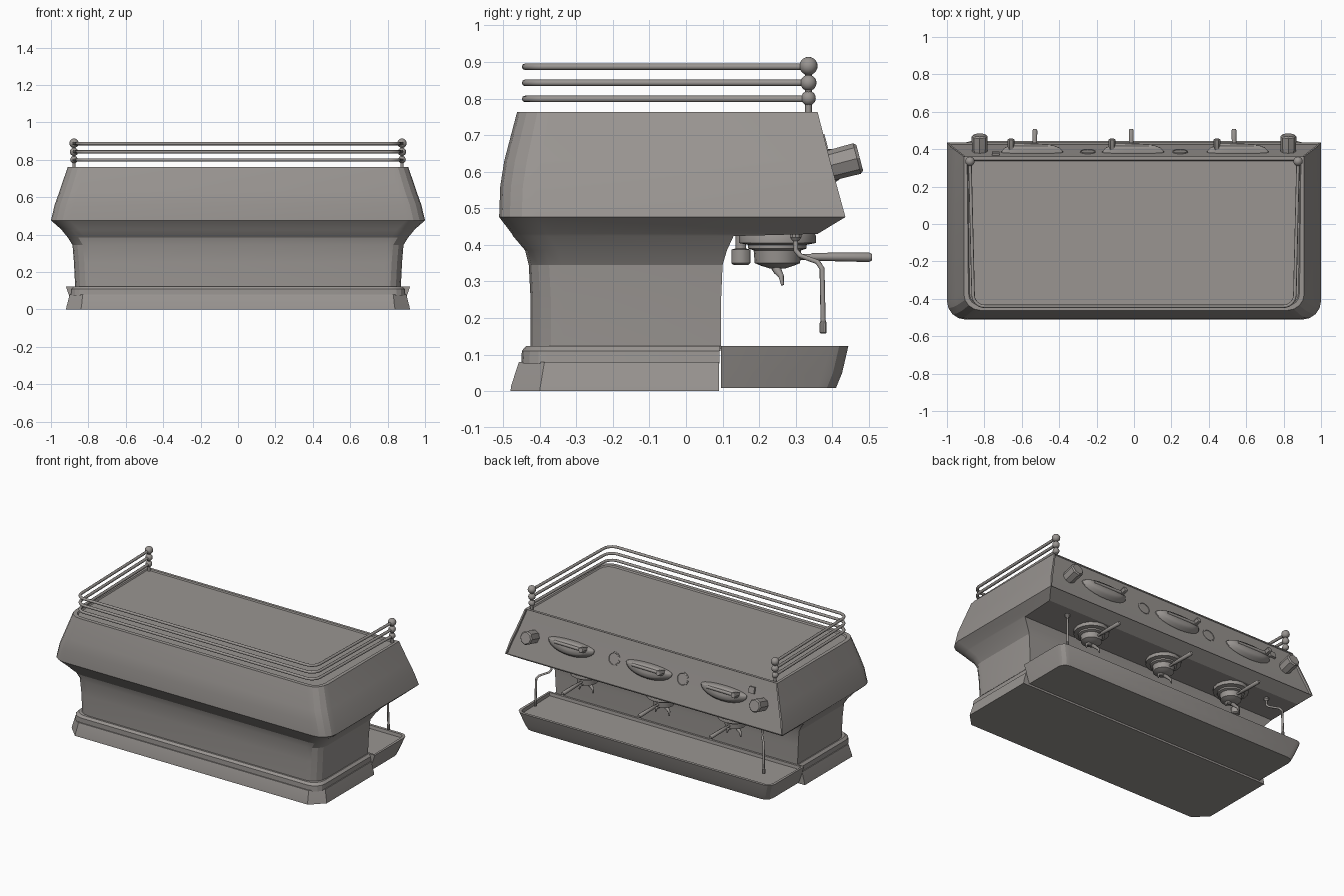
import bpy, bmesh, math
from mathutils import Vector

if "Cube" in bpy.data.objects:
    bpy.data.objects.remove(bpy.data.objects["Cube"])

TILT = -math.radians(75.3)          # turns local z onto the control panel normal

METAL = bpy.data.materials.new("dark_metal")
METAL.diffuse_color = (0.32, 0.30, 0.285, 1)
METAL.use_nodes = True
METAL.node_tree.nodes["Principled BSDF"].inputs["Base Color"].default_value = METAL.diffuse_color


def finish(ob, angle=30):
    ob.data.materials.append(METAL)
    bpy.ops.object.select_all(action='DESELECT')
    ob.select_set(True)
    bpy.context.view_layer.objects.active = ob
    bpy.ops.object.shade_smooth_by_angle(angle=math.radians(angle))
    return ob


def outline(w, yround, yflat, z, r, n):
    """D-shaped ring: two rounded corners at yround, square corners at yflat."""
    s = 1 if yflat > yround else -1
    half = [(w, yflat)]
    for i in range(n + 1):
        a = math.pi / 2 * i / n
        half.append((w - r + r * math.cos(a), yround + s * (r - r * math.sin(a))))
    return [(x, y, z) for x, y in half] + [(-x, y, z) for x, y in reversed(half)]


def add_mesh(name, bm, angle=30):
    me = bpy.data.meshes.new(name)
    bm.to_mesh(me)
    bm.free()
    ob = bpy.data.objects.new(name, me)
    bpy.context.collection.objects.link(ob)
    return finish(ob, angle)


def skin(bm, rings):
    """Join equal rings with quads and cap both ends; returns the last cap."""
    vs = [[bm.verts.new(p) for p in r] for r in rings]
    n = len(vs[0])
    for a, b in zip(vs, vs[1:]):
        for i in range(n):
            bm.faces.new((a[i], a[(i + 1) % n], b[(i + 1) % n], b[i]))
    bm.faces.new(vs[0])
    top = bm.faces.new(vs[-1])
    bmesh.ops.recalc_face_normals(bm, faces=bm.faces)
    bm.normal_update()
    return top


def loft(name, rings, pick=None, top_inset=(), n=4, angle=20):
    bm = bmesh.new()
    top = skin(bm, [outline(*r, n) for r in rings])
    if pick:
        bmesh.ops.inset_region(bm, faces=[f for f in bm.faces if pick(f)], thickness=0.012)
        bm.normal_update()
        inner = [f for f in bm.faces if pick(f) and abs(f.calc_center_median().x) < 0.1]
        bmesh.ops.inset_region(bm, faces=inner, thickness=0.003, depth=-0.01)
    for t, d in top_inset:
        bmesh.ops.inset_region(bm, faces=[top], thickness=t, depth=d)
    return add_mesh(name, bm, angle)


def lathe(name, profile, loc, n=16, rot=0, scale=(1, 1, 1), squash=1):
    """Turned part from (radius, height) pairs; squash flattens its upper half."""
    rings = []
    for r, z in profile:
        angles = [2 * math.pi * i / n for i in range(n)]
        rings.append([(r * math.cos(a), r * math.sin(a) * (squash if math.sin(a) < 0 else 1), z)
                      for a in angles])
    bm = bmesh.new()
    skin(bm, rings)
    ob = add_mesh(name, bm)
    ob.location, ob.rotation_euler, ob.scale = loc, (rot, 0, 0), scale
    return ob


def tube(name, pts, r, radii=None):
    cu = bpy.data.curves.new(name, 'CURVE')
    cu.dimensions, cu.bevel_depth, cu.bevel_resolution, cu.use_fill_caps = '3D', r, 2, True
    cu.materials.append(METAL)
    sp = cu.splines.new('POLY')
    sp.points.add(len(pts) - 1)
    for i, p in enumerate(pts):
        sp.points[i].co = (*p, 1)
        sp.points[i].radius = radii[i] if radii else 1
    ob = bpy.data.objects.new(name, cu)
    bpy.context.collection.objects.link(ob)
    return ob


def on_panel(x, z, out=0.0):
    y = 0.36 + (0.76 - z) * 0.263 - 0.011
    return Vector((x, y + 0.967 * out, z + 0.255 * out))


# hood and waist in one shell, with recessed control panel and top tray
loft("body", [
    (0.87, -0.425, 0.095, 0.11, 0.09), (0.877, -0.425, 0.096, 0.25, 0.09),
    (0.885, -0.43, 0.10, 0.345, 0.09), (0.91, -0.44, 0.112, 0.385, 0.09),
    (0.942, -0.473, 0.13, 0.424, 0.095), (0.947, -0.476, 0.36, 0.43, 0.095),
    (1.0, -0.511, 0.436, 0.476, 0.10),
    (0.98, -0.508, 0.413, 0.56, 0.10), (0.955, -0.497, 0.394, 0.63, 0.10),
    (0.91, -0.462, 0.36, 0.763, 0.09)],
    pick=lambda f: f.normal.y > 0.85 and f.calc_center_median().z > 0.478,
    top_inset=[(0.025, 0), (0.006, -0.008)])

# plinth with cut corners, and the rounded band above it
loft("base", [(0.92, -0.48, 0.09, 0.0, 0.08), (0.917, -0.478, 0.09, 0.015, 0.08),
              (0.90, -0.457, 0.09, 0.08, 0.07)], n=1)
loft("base_band", [(0.895, -0.45, 0.092, 0.075, 0.075), (0.892, -0.449, 0.092, 0.11, 0.075),
                   (0.878, -0.437, 0.094, 0.124, 0.075)])

# drip tray with sunken top
loft("drip_tray", [
    (0.88, 0.41, 0.096, 0.008, 0.05), (0.895, 0.427, 0.096, 0.05, 0.05),
    (0.92, 0.444, 0.096, 0.123, 0.05)],
    top_inset=[(0.018, 0), (0.004, -0.02)], n=3)

# top gallery rails
for k, z in enumerate((0.887, 0.843, 0.799)):
    half = [(0.877, 0.335, z)]
    for i in range(7):
        a = math.pi / 2 * i / 6
        half.append((0.80 + 0.06 * math.cos(a), -0.38 - 0.06 * math.sin(a), z))
    tube(f"rail_{k}", half + [(-x, y, w) for x, y, w in reversed(half)], 0.009)

for s in (1, -1):
    # rail posts with stacked balls
    tube("rail_post", [(0.877 * s, 0.335, 0.75), (0.877 * s, 0.335, 0.885)], 0.009)
    for z, r in ((0.889, 0.025), (0.843, 0.022), (0.801, 0.02)):
        bpy.ops.mesh.primitive_uv_sphere_add(segments=16, ring_count=10, radius=r,
                                             location=(0.877 * s, 0.335, z))
        bpy.context.object.name = "rail_ball"
        finish(bpy.context.object)
    # steam valve knobs
    lathe("steam_knob", [(0.04, -0.005), (0.042, 0.02), (0.043, 0.083), (0.036, 0.091)],
          on_panel(0.825 * s, 0.615), n=8, rot=TILT)
    # steam wands
    tube("steam_wand", [(0.76 * s, 0.30, 0.44), (0.76 * s, 0.30, 0.385), (0.767 * s, 0.313, 0.37),
                        (0.81 * s, 0.36, 0.353), (0.82 * s, 0.372, 0.335), (0.823 * s, 0.375, 0.19)], 0.007)
    lathe("wand_tip", [(0.007, 0.195), (0.01, 0.185), (0.01, 0.16), (0.006, 0.157)],
          (0.823 * s, 0.375, 0), n=10)
    lathe("wand_joint", [(0.016, 0.435), (0.016, 0.42), (0.009, 0.41)], (0.76 * s, 0.30, 0), n=10)
    # pressure gauges
    lathe("gauge", [(0.042, -0.004), (0.042, 0.004), (0.036, 0.006), (0.034, 0.004)],
          on_panel(0.247 * s, 0.625), n=20, rot=TILT)

# three brewing stations
for x, px in ((-0.53, -0.545), (-0.015, -0.005), (0.535, 0.555)):
    lathe("group_head", [(0.10, 0.435), (0.105, 0.425), (0.105, 0.405), (0.08, 0.40), (0.08, 0.39),
                         (0.065, 0.385), (0.062, 0.35), (0.045, 0.343), (0.02, 0.335)],
          (x, 0.25, 0), n=16)
    tube("filter_handle", [(x, 0.30, 0.367), (x, 0.34, 0.367), (x, 0.345, 0.367),
                           (x, 0.40, 0.367), (x, 0.50, 0.366), (x, 0.508, 0.366)], 0.013,
         (0.6, 0.6, 0.8, 0.9, 1, 0.7))
    for s in (1, -1):
        tube("spout", [(x, 0.245, 0.345), (x + 0.02 * s, 0.25, 0.33), (x + 0.045 * s, 0.26, 0.315),
                       (x + 0.05 * s, 0.264, 0.29)], 0.01, (1.6, 1.2, 0.8, 0.4))
    # half-moon paddle housing with lever
    lathe("paddle_housing", [(1, -0.005), (1, 0.006), (0.9, 0.024), (0.72, 0.036), (0.4, 0.038)],
          on_panel(px, 0.633), n=24, rot=TILT, scale=(0.165, 0.068, 1), squash=0.4)
    tube("paddle_lever", [on_panel(px + 0.10, 0.63, 0.034), on_panel(px - 0.11, 0.63, 0.04)], 0.01)
    lathe("paddle_grip", [(0.014, 0.0), (0.018, 0.012), (0.019, 0.06), (0.016, 0.064)],
          on_panel(px - 0.112, 0.635, 0.01), n=6, rot=TILT)

# hot water tap and power switch
lathe("water_tap", [(0.014, 0.435), (0.014, 0.39), (0.026, 0.387), (0.026, 0.35), (0.02, 0.345)],
      (-0.65, 0.15, 0), n=12)
bpy.ops.mesh.primitive_cube_add(size=1, location=on_panel(-0.74, 0.68, 0.004), rotation=(TILT, 0, 0))
bpy.context.object.name = "power_switch"
bpy.context.object.scale = (0.04, 0.04, 0.02)
bpy.context.object.data.materials.append(METAL)
